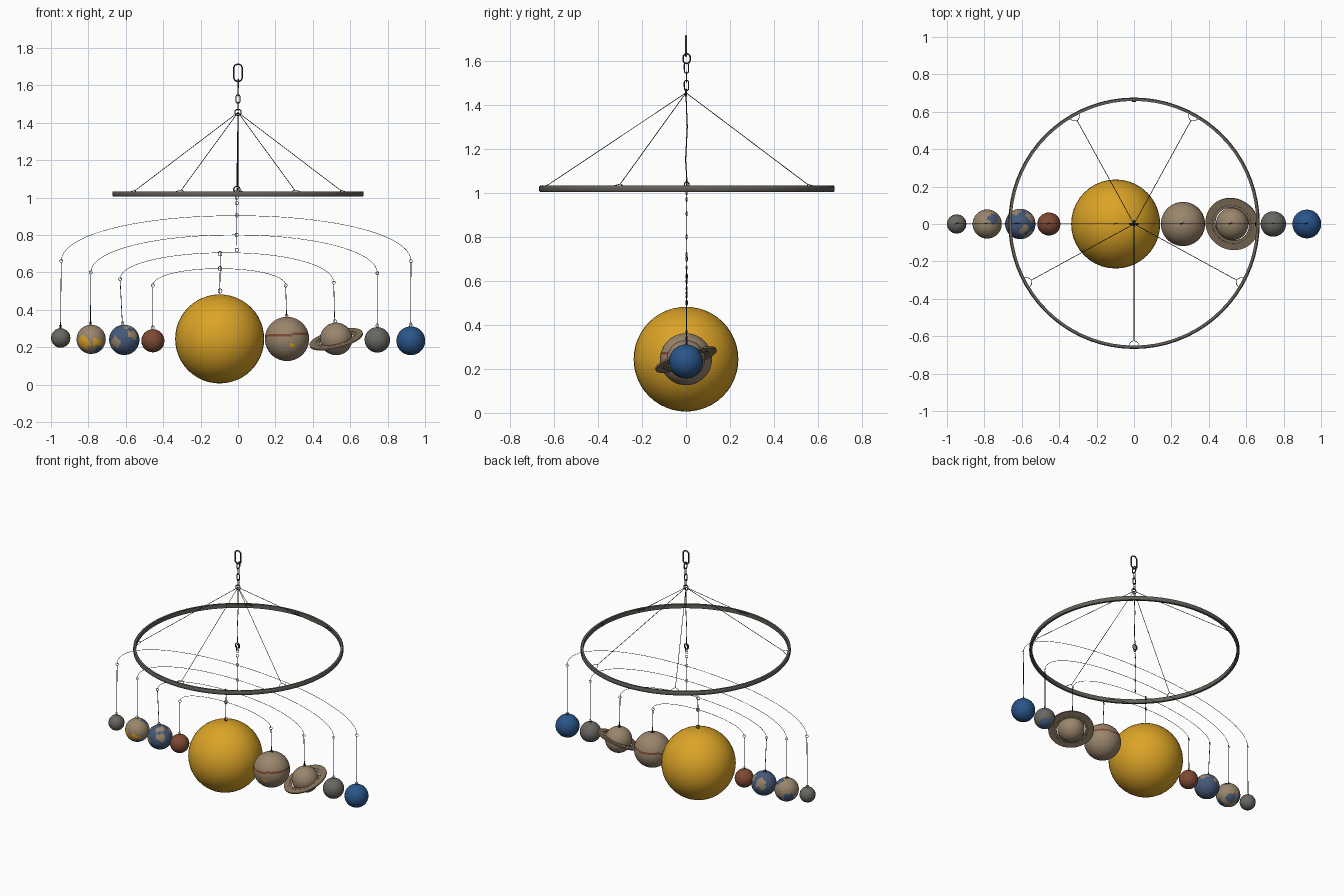
import bpy, math
from mathutils import Vector, Matrix

if "Cube" in bpy.data.objects:
    bpy.data.objects.remove(bpy.data.objects["Cube"])


def material(name, rgb):
    m = bpy.data.materials.new(name)
    m.diffuse_color = (*rgb, 1)
    m.use_nodes = True
    m.node_tree.nodes["Principled BSDF"].inputs["Base Color"].default_value = m.diffuse_color
    return m


GOLD = material("gold", (0.71, 0.37, 0.02))
TAN = material("tan", (0.32, 0.235, 0.15))
RUST = material("rust", (0.21, 0.068, 0.034))
GREY = material("grey", (0.14, 0.135, 0.12))
BLUE = material("blue", (0.022, 0.09, 0.25))
SLATE = material("slate blue", (0.06, 0.10, 0.19))
BROWN = material("ring brown", (0.24, 0.17, 0.105))
IRON = material("iron", (0.125, 0.115, 0.10))
STEEL = material("dark steel", (0.05, 0.048, 0.045))
WIRE = material("dark wire", (0.02, 0.02, 0.022))


def smooth(ob, angle=40):
    bpy.ops.object.select_all(action='DESELECT')
    ob.select_set(True)
    bpy.context.view_layer.objects.active = ob
    bpy.ops.object.shade_smooth_by_angle(angle=math.radians(angle))


def tube(name, pts, r=0.002, closed=False, mat=WIRE):
    """Round wire through the given points."""
    cu = bpy.data.curves.new(name, 'CURVE')
    cu.dimensions = '3D'
    cu.bevel_depth, cu.bevel_resolution = r, 1
    cu.use_fill_caps = True
    sp = cu.splines.new('POLY')
    sp.points.add(len(pts) - 1)
    for p, q in zip(sp.points, pts):
        p.co = (*q, 1)
    sp.use_cyclic_u = closed
    ob = bpy.data.objects.new(name, cu)
    bpy.context.collection.objects.link(ob)
    cu.materials.append(mat)
    bpy.ops.object.select_all(action='DESELECT')
    ob.select_set(True)
    bpy.context.view_layer.objects.active = ob
    bpy.ops.object.convert(target='MESH')
    smooth(bpy.context.object, 60)


def link(name, c, w, h, r=0.002, turn=0.0):
    """Upright oval link, half width w and half height h, turned about z."""
    pts = []
    for i in range(20):
        a = math.tau * i / 20
        x = w * math.cos(a)
        z = w * math.sin(a) + math.copysign(h - w, math.sin(a) + 1e-6)
        pts.append((c[0] + x * math.cos(turn), c[1] + x * math.sin(turn), c[2] + z))
    tube(name, pts, r, True, STEEL)


def planet(name, c, r, mats, rule=None, seg=48, rings=32):
    bpy.ops.mesh.primitive_uv_sphere_add(segments=seg, ring_count=rings, radius=r, location=c)
    ob = bpy.context.object
    ob.name = name
    for m in mats:
        ob.data.materials.append(m)
    if rule:
        for f in ob.data.polygons:
            f.material_index = rule(f.center.normalized())
    smooth(ob, 60)


def patches(spots):
    """Rule: colour index of the first round patch holding the direction."""
    spots = [(Vector(d).normalized(), math.cos(a), k) for d, a, k in spots]

    def rule(n):
        wob = 0.05 * math.sin(9 * n.x + 5 * n.z) * math.cos(7 * n.y - 6 * n.z)
        return next((k for d, c, k in spots if n.dot(d) + wob > c), 0)
    return rule


def sweep_band(name, profile, mat, seg=96):
    """Closed (radius, height) profile revolved about z."""
    n = len(profile)
    vs = [(p * math.cos(math.tau * i / seg), p * math.sin(math.tau * i / seg), h)
          for i in range(seg) for p, h in profile]
    fs = [(i * n + j, (i + 1) % seg * n + j, (i + 1) % seg * n + (j + 1) % n, i * n + (j + 1) % n)
          for i in range(seg) for j in range(n)]
    me = bpy.data.meshes.new(name)
    me.from_pydata(vs, [], fs)
    me.materials.append(mat)
    ob = bpy.data.objects.new(name, me)
    bpy.context.collection.objects.link(ob)
    smooth(ob)
    return ob


# Planets and sun
land = patches([((-.55, -.8, -.2), .36, 1), ((.55, -.75, .3), .34, 1), ((-.3, .8, .3), .45, 1),
                ((.7, .5, .5), .38, 1), ((.25, -.4, .9), .25, 1), ((-.8, -.1, -.4), .3, 1)])
cloud = patches([((-.5, -.8, -.25), .5, 1), ((.4, -.85, -.15), .32, 1), ((.45, .4, .8), .38, 2),
                 ((.5, -.4, -.75), .4, 2), ((-.6, .6, -.4), .45, 2), ((.2, .7, -.7), .45, 2)])


def stripes(n):
    if n.dot(Vector((.22, -.93, -.30)).normalized()) > math.cos(.11):
        return 2
    t = n.z - .05 * n.x
    return 1 if .13 < t < .245 else 0


planet("sun", (-0.098, 0, 0.244), 0.238, [GOLD], seg=40, rings=24)
planet("small_grey_planet", (-0.948, 0, 0.249), 0.052, [GREY], seg=16, rings=10)
planet("cloudy_planet", (-0.785, 0, 0.242), 0.078, [TAN, GOLD, SLATE], cloud)
planet("ocean_planet", (-0.608, 0, 0.239), 0.081, [SLATE, TAN], land)
planet("rust_planet", (-0.455, 0, 0.234), 0.062, [RUST], seg=20, rings=12)
planet("striped_planet", (0.262, 0, 0.244), 0.118, [TAN, RUST, GOLD], stripes, rings=54)
planet("ringed_planet", (0.525, 0, 0.244), 0.087, [TAN])
planet("grey_planet", (0.745, 0, 0.239), 0.068, [GREY, SLATE], patches([((.3, .4, -.85), .6, 1)]))
planet("blue_planet", (0.924, 0, 0.234), 0.077, [BLUE], seg=32, rings=20)

# Tilted planet rings
tilt = Vector((0, 0, 1)).rotation_difference(Vector((-.25, -.34, 1))).to_matrix().to_4x4()
for name, a, b, h, m in [("planet_ring_inner", .092, .106, .003, BROWN),
                         ("planet_ring_gap", .105, .111, .002, IRON),
                         ("planet_ring_outer", .110, .146, .004, BROWN)]:
    ob = sweep_band(name, [(a, -h), (b, -h), (b, h), (a, h)], m)
    ob.matrix_world = Matrix.Translation((0.525, 0, 0.242)) @ tilt

# Big hoop
hoop = sweep_band("hoop", [(.654, -.014), (.668, -.014), (.672, -.009), (.672, .009),
                           (.668, .014), (.654, .014)], IRON, 72)
hoop.location = (0, 0.004, 1.019)

# Suspension strings, each forking where it is tied to the hoop
apex = Vector((0, 0, 1.455))
for i, deg in enumerate((61, 119, 209, 270, 331)):
    def on_hoop(rad, d, z):
        a = math.radians(deg + d)
        return Vector((rad * math.cos(a), 0.004 + rad * math.sin(a), z))
    knot = on_hoop(.625, 0, 1.04)
    tube(f"string_{i}", [apex, knot], 0.0017)
    for s in (-1, 1):
        tube(f"string_fork_{i}", [knot, on_hoop(.638, s * 1.8, 1.034), on_hoop(.653, s * 2.4, 1.028),
                                  on_hoop(.656, s * 2.4, 1.02)], 0.0016)
link("hoop_clasp", (0, 0.655, 1.02), 0.010, 0.012, 0.0018)
link("hoop_clasp", (0.65, 0, 1.02), 0.010, 0.012, 0.0018, math.pi / 2)

# Hanging chain
link("top_hook", (0, 0, 1.667), 0.023, 0.046, 0.0045)
link("chain_link", (0.001, 0.003, 1.61), 0.016, 0.022, 0.004, math.pi / 2)
for i, z in enumerate((1.567, 1.527, 1.488)):
    link("chain_link", (0, 0.002, z), 0.010, 0.023, 0.003, math.pi / 2 * (1 if i != 1 else 0))
link("apex_ring", (0, 0, 1.455), 0.017, 0.017, 0.0035)

# Central cord with eyelets
tube("center_cord", [(0, 0, 1.44), (-.003, .006, 1.3), (-.005, -.002, 1.15), (-.006, .004, 1.06)], 0.0024)
link("cord_ring", (-.006, 0.003, 1.042), 0.017, 0.018, 0.0035)
link("cord_ring", (-.006, 0.003, 1.03), 0.01, 0.02, 0.003, math.pi / 2)
tube("lower_cord", [(-.006, 0.003, 1.02), (-.008, 0.003, 0.715)], 0.0013)
for z in (1.0, .97, .905, .80, .72):
    link("eyelet", (-.007, 0.003, z), 0.009, 0.010, 0.0015, .4)
tube("sun_cord", [(-.095, 0.003, 0.705), (-.097, 0.003, 0.49)], 0.0018)
for z in (.70, .62, .50):
    link("eyelet", (-.096, 0.003, z), 0.011, 0.012, 0.0018, .4)

# Bowed wire arms: left x, left z, right x, right z, peak z
arms = [(-.945, .66, .925, .66, .903), (-.787, .60, .745, .595, .80),
        (-.63, .565, .512, .545, .705), (-.455, .53, .255, .53, .62)]
for i, (xl, zl, xr, zr, zp) in enumerate(arms):
    pts = []
    for k in range(41):
        a = math.pi * k / 40
        u = -math.copysign(abs(math.cos(a)) ** 0.97, math.cos(a))
        h = abs(math.sin(a)) ** 0.97
        base = zl if u < 0 else zr
        pts.append(((xl + xr) / 2 + u * (xr - xl) / 2, 0.003, base + (zp - base) * h))
    tube(f"arm_{i}", pts, 0.0013, mat=STEEL)

# Planet hangers: x and z at the arm, x and z at the planet top
hangers = [(-.945, .66, -.949, .30), (-.787, .60, -.789, .32), (-.63, .565, -.618, .32),
           (-.455, .53, -.456, .297), (.255, .53, .26, .36), (.512, .545, .517, .332),
           (.745, .595, .745, .308), (.925, .66, .923, .313)]
for i, (x0, z0, x1, z1) in enumerate(hangers):
    tube(f"hanger_{i}", [(x0, 0.003, z0 - .01), (x1, 0.003, z1)], 0.002)
    link("hanger_eyelet", (x0, 0.003, z0), 0.008, 0.009, 0.0015, .4)
    link("planet_eyelet", (x1, 0.003, z1 + .006), 0.008, 0.011, 0.0015, .4)
